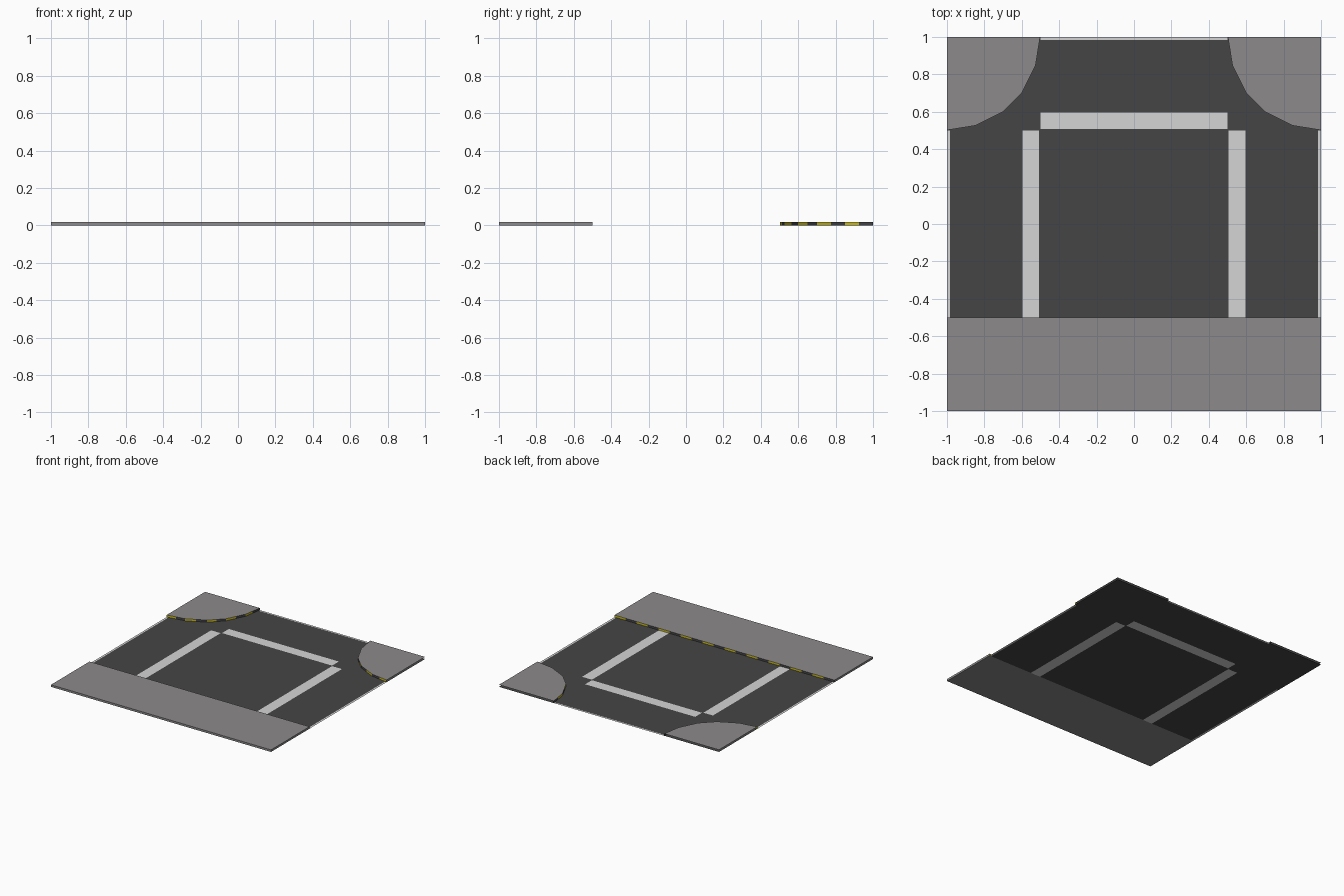
import bpy, bmesh

if "Cube" in bpy.data.objects:
    bpy.data.objects.remove(bpy.data.objects["Cube"])

H = 0.017  # pavement height


def material(name, rgb):
    m = bpy.data.materials.new(name)
    m.diffuse_color = (*rgb, 1)
    m.use_nodes = True
    m.node_tree.nodes["Principled BSDF"].inputs["Base Color"].default_value = m.diffuse_color
    return m


asphalt = material("asphalt", (0.060, 0.060, 0.060))
white = material("white paint", (0.66, 0.66, 0.66))
concrete = material("concrete", (0.262, 0.252, 0.252))
yellow = material("yellow paint", (0.60, 0.50, 0.015))


def make_object(name, bm, mats):
    bmesh.ops.remove_doubles(bm, verts=bm.verts, dist=1e-5)
    me = bpy.data.meshes.new(name)
    bm.to_mesh(me)
    bm.free()
    for m in mats:
        me.materials.append(m)
    ob = bpy.data.objects.new(name, me)
    bpy.context.collection.objects.link(ob)
    return ob


def face(bm, pts, mat=0):
    f = bm.faces.new([bm.verts.new(p) for p in pts])
    f.material_index = mat
    return f


def striped_wall(bm, path, first):
    """Kerb wall along a path, each segment half dark (1), half yellow (2)."""
    for (ax, ay), (bx, by) in zip(path, path[1:]):
        mx, my = (ax + bx) / 2, (ay + by) / 2
        for k, (p, q) in enumerate((((ax, ay), (mx, my)), ((mx, my), (bx, by)))):
            face(bm, [(*p, 0), (*q, 0), (*q, H), (*p, H)], 1 + (first + k) % 2)


# Road sheet: a cut grid, with painted cells chosen by position
def is_line(x, y):
    if abs(y) < 0.5:
        return abs(x) > 0.984 or 0.505 < abs(x) < 0.595
    return abs(x) < 0.5 and (y > 0.985 or 0.507 < y < 0.595)


xs = [-1, -0.984, -0.595, -0.508, -0.5, 0.5, 0.505, 0.595, 0.984, 1]
ys = [-0.5, 0.5, 0.507, 0.595, 0.985, 1]
bm = bmesh.new()
for x0, x1 in zip(xs, xs[1:]):
    for y0, y1 in zip(ys, ys[1:]):
        face(bm, [(x0, y0, 0), (x1, y0, 0), (x1, y1, 0), (x0, y1, 0)],
             int(is_line((x0 + x1) / 2, (y0 + y1) / 2)))
make_object("road", bm, [asphalt, white])

# Straight pavement with a striped kerb on the road side
bm = bmesh.new()
a, b, c, d = (-1, -1), (1, -1), (1, -0.5), (-1, -0.5)
face(bm, [(*p, H) for p in (a, b, c, d)])
face(bm, [(*p, 0) for p in (d, c, b, a)])
for p, q in ((a, b), (b, c), (d, a)):
    face(bm, [(*p, 0), (*q, 0), (*q, H), (*p, H)])
striped_wall(bm, [(1 - 0.2 * i, -0.5) for i in range(11)], 1)
make_object("front_pavement", bm, [concrete, asphalt, yellow])

# Rounded corner pavements, mirrored left and right, open at the tile edge
curve = [(0.502, 1), (0.526, 0.85), (0.6, 0.7), (0.7, 0.6), (0.85, 0.526), (1, 0.502)]
for name, s in (("right", 1), ("left", -1)):
    path = [(s * x, y) for x, y in curve]
    bm = bmesh.new()
    top = face(bm, [(x, y, H) for x, y in path + [(s, 1)]])
    striped_wall(bm, path, 0)
    if s < 0:
        bmesh.ops.reverse_faces(bm, faces=[top] + [f for f in bm.faces if f != top])
    make_object(name + "_corner_pavement", bm, [concrete, asphalt, yellow])
